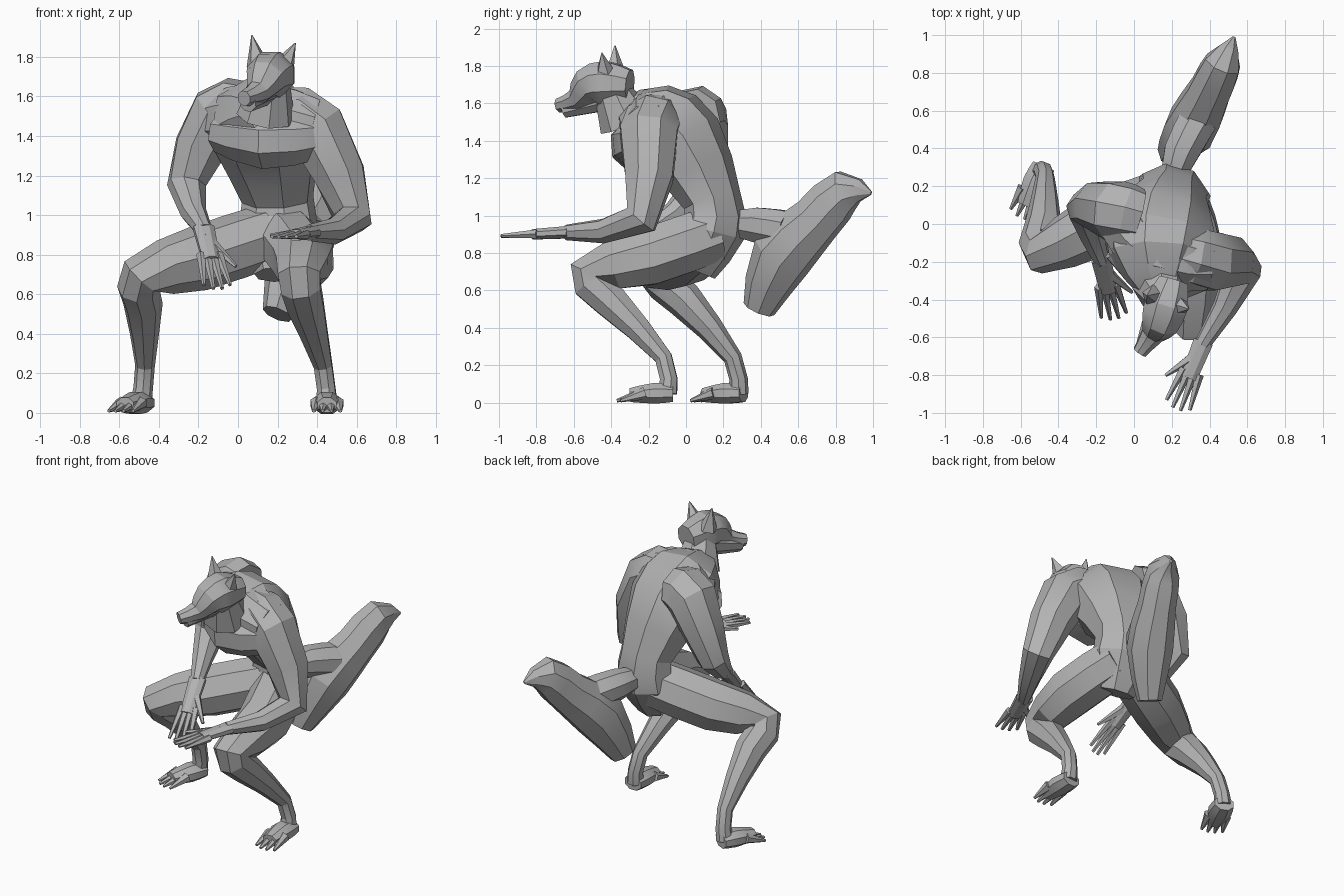
import bpy
import math
from mathutils import Vector

default_cube = bpy.data.objects.get("Cube")
if default_cube:
    bpy.data.objects.remove(default_cube)

# One colour for the whole body
fur = bpy.data.materials.new("grey_fur")
fur.use_nodes = True
grey = (.45, .45, .45, 1)
fur.diffuse_color = grey
fur.node_tree.nodes["Principled BSDF"].inputs["Base Color"].default_value = grey

ACROSS_BODY = Vector((.95, -.3, 0))
ACROSS_TAIL = Vector((.9, -.4, 0))
UP = Vector((0, 0, 1))


def with_midpoints(points):
    """Insert a curved halfway point between neighbours."""
    padded = [points[0], *points, points[-1]]
    result = [points[0]]
    for before, start, end, after in zip(padded, padded[1:], padded[2:], padded[3:]):
        result.append(((start + end) * 9 - before - after) / 16)
        result.append(end)
    return result


def tube(name, joints, radii, side=ACROSS_BODY, wide=1, sides=8):
    """Low-poly tube along the joints; wide stretches it along side."""
    centres = with_midpoints([Vector(joint) for joint in joints])
    sizes = with_midpoints(list(radii))
    verts, faces = [], []
    last = len(centres) - 1
    for i, (centre, size) in enumerate(zip(centres, sizes)):
        # Average the directions into and out of the ring
        into = (centre - centres[max(i - 1, 0)]).normalized()
        out = (centres[min(i + 1, last)] - centre).normalized()
        tangent = (into + out).normalized()
        side = (side - tangent * side.dot(tangent)).normalized()
        normal = tangent.cross(side)
        for k in range(sides):
            angle = math.tau * (k + .5) / sides
            offset = side * wide * math.cos(angle) + normal * math.sin(angle)
            verts.append(centre + offset * size)
    for ring in range(last):
        low, high = ring * sides, (ring + 1) * sides
        for k in range(sides):
            following = (k + 1) % sides
            faces.append((low + k, low + following, high + following, high + k))
    faces.append(tuple(reversed(range(sides))))
    faces.append(tuple(range(last * sides, len(verts))))

    mesh = bpy.data.meshes.new(name)
    mesh.from_pydata(verts, [], faces)
    mesh.materials.append(fur)
    part = bpy.data.objects.new(name, mesh)
    bpy.context.collection.objects.link(part)
    bpy.ops.object.select_all(action='DESELECT')
    part.select_set(True)
    bpy.context.view_layer.objects.active = part
    bpy.ops.object.shade_smooth_by_angle(angle=math.radians(22))


def hand(which, wrist, forward, inward):
    """Flat palm with four spread fingers and a thumb on the inner side."""
    knuckle = wrist + forward * .5
    inward = inward.normalized()
    tube(which + "_palm", [wrist - forward * .05, knuckle], [.036, .03], inward, wide=1.6)
    for finger in range(4):
        spread = inward * (finger - 1.5)
        base = knuckle + spread * .03 - forward * .1
        tip = wrist + forward * (1 - abs(finger - 1.5) * .06) + spread * .045
        tube(f"{which}_finger_{finger + 1}", [base, tip], [.025, .01], inward, sides=5)
    thumb_tip = wrist + forward * .6 + inward * .12
    tube(which + "_thumb", [wrist + forward * .12, thumb_tip], [.034, .01],
         inward, sides=5)


def foot(which, heel, ahead):
    """Wedge foot with four clawed toes."""
    ahead = ahead.normalized()
    across = UP.cross(ahead)
    tube(which + "_foot", [heel - ahead * .03, heel + ahead * .07, heel + ahead * .2 - UP * .01],
         [.05, .06, .04], across, wide=1.3)
    for toe in range(4):
        spread = across * (toe - 1.5) * .045
        base = heel + ahead * .12 + spread * .8
        tip = heel + ahead * (.28 - abs(toe - 1.5) * .02) + spread - UP * .04
        tube(f"{which}_toe_{toe + 1}", [base, tip], [.034, .009], across, sides=6)


# Trunk, curling forward from pelvis to neck
trunk_joints = [(.2, .06, .7), (.2, .14, .92), (.2, .14, 1.08),
                (.15, -.02, 1.38), (.13, -.17, 1.49), (.14, -.36, 1.53)]
tube("torso", trunk_joints, [.1, .175, .155, .235, .225, .1], wide=1.2)
tube("shoulders", [(-.1, .07, 1.48), (.13, -.15, 1.49), (.39, -.2, 1.44)],
     [.14, .2, .16], UP)
tube("chest", [(-.08, -.1, 1.42), (.14, -.26, 1.38), (.36, -.23, 1.4)],
     [.11, .155, .13], UP)
tube("neck", [(.14, -.32, 1.5), (.17, -.41, 1.7)], [.15, .09])

# Head, with a long muzzle and pointed ears
tube("head", [(.21, -.3, 1.7), (.17, -.43, 1.71), (.14, -.52, 1.69),
              (.1, -.58, 1.62), (.03, -.68, 1.59)],
     [.085, .125, .105, .065, .04])
tube("jaw", [(.15, -.4, 1.64), (.05, -.65, 1.565)], [.08, .045])
tube("nose", [(.06, -.63, 1.62), (.03, -.68, 1.61)], [.025, .018], sides=6)
tube("brow", [(.07, -.5, 1.74), (.14, -.54, 1.74), (.23, -.53, 1.74)],
     [.01, .026, .01], UP, sides=6)
tube("left_ear", [(.23, -.43, 1.75), (.29, -.45, 1.87)], [.06, .003], sides=5)
tube("right_ear", [(.1, -.38, 1.76), (.07, -.38, 1.91)], [.06, .003], sides=5)

# Arms: chest, shoulder, elbow, wrist
wrists = {"left": Vector((.36, -.64, .91)), "right": Vector((-.17, -.2, .92))}
arms = {"left": [(.24, -.16, 1.5), (.4, -.2, 1.43), (.58, -.24, .98)],
        "right": [(.02, .04, 1.53), (-.1, .07, 1.5), (-.26, .08, 1.15)]}
for which, joints in arms.items():
    tube(which + "_arm", [*joints, wrists[which]], [.15, .165, .1, .042])
hand("left", wrists["left"], Vector((-.14, -.35, -.02)), Vector((-.9, .4, 0)))
hand("right", wrists["right"], Vector((.07, -.31, -.3)), Vector((1, .2, 0)))

# Legs: hip, thigh, knee, calf, ankle, heel
heels = {"left": Vector((.45, -.1, .05)), "right": Vector((-.49, .28, .05))}
legs = {"left": [(.23, .14, .9), (.33, -.2, .78), (.31, -.52, .69),
                 (.34, -.41, .55), (.43, -.12, .24)],
        "right": [(.16, .13, .9), (-.2, -.01, .78), (-.49, -.15, .69),
                  (-.48, -.01, .55), (-.47, .25, .24)]}
directions = {"left": Vector((0, -1, 0)), "right": Vector((-.4, -.9, 0))}
for which, joints in legs.items():
    tube(which + "_leg", [*joints, heels[which]],
         [.16, .165, .115, .1, .05, .055], directions[which].cross(UP))
    foot(which, heels[which], directions[which])

# Bushy tail on a short root
tube("tail_root", [(.2, .22, .96), (.25, .38, .95), (.34, .55, .92)],
     [.06, .1, .11], ACROSS_TAIL)
tube("tail", [(.2, .39, .5), (.3, .51, .78), (.4, .7, .98), (.47, .85, 1.13),
              (.53, .99, 1.12)],
     [.09, .17, .14, .12, .01], ACROSS_TAIL, wide=.85)
